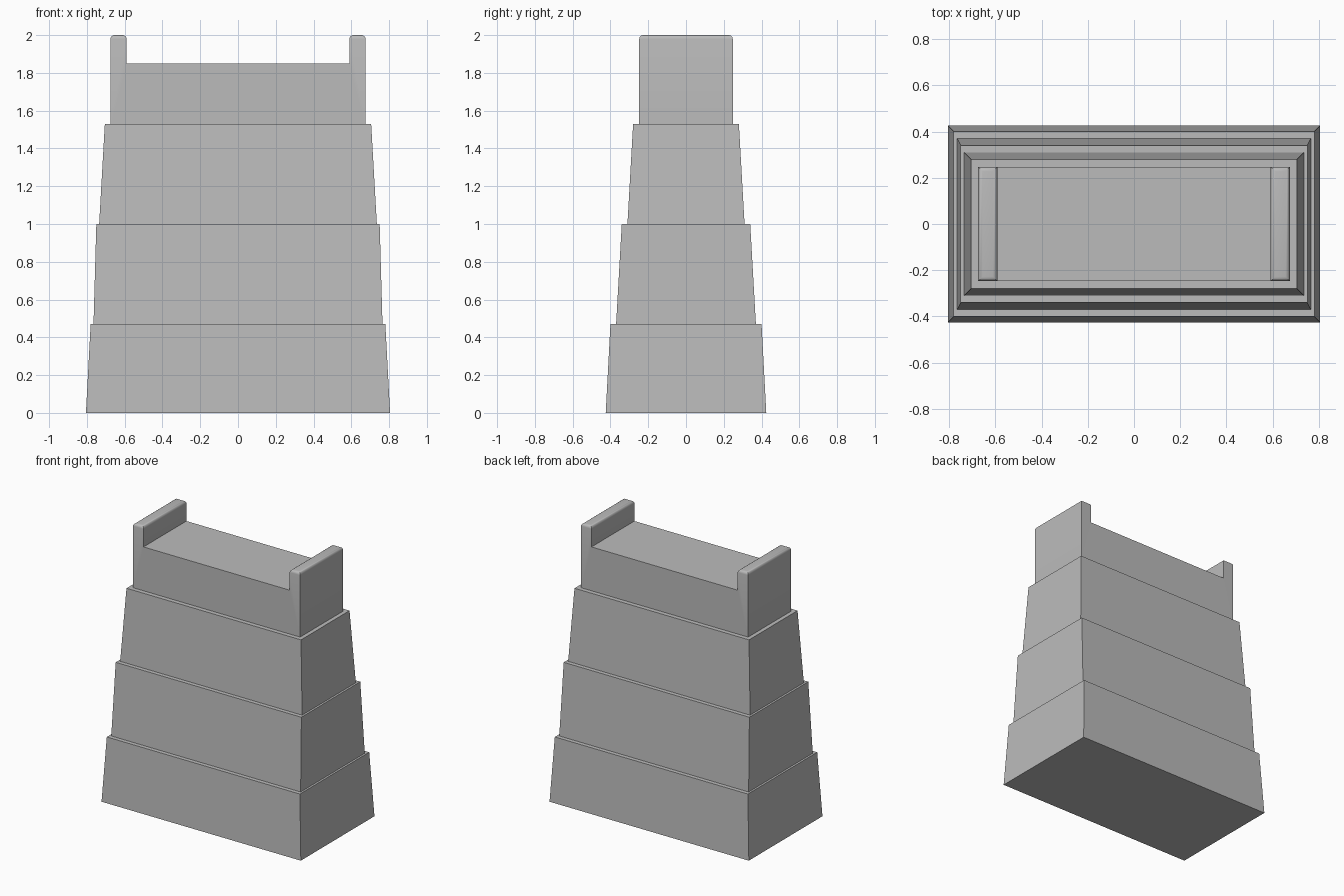
import bpy
import bmesh

cube = bpy.data.objects.get("Cube")
if cube:
    bpy.data.objects.remove(cube, do_unlink=True)

stone = bpy.data.materials.new("plain_grey")
stone.use_nodes = True
grey = (0.5, 0.5, 0.5, 1)
stone.diffuse_color = grey
stone.node_tree.nodes["Principled BSDF"].inputs["Base Color"].default_value = grey


def finish(bm, name):
    bmesh.ops.recalc_face_normals(bm, faces=bm.faces)
    mesh = bpy.data.meshes.new(name)
    bm.to_mesh(mesh)
    bm.free()
    mesh.materials.append(stone)
    obj = bpy.data.objects.new(name, mesh)
    bpy.context.collection.objects.link(obj)
    return obj


# Stepped base: rectangular rings (half width, half depth, height) joined into a shell
rings = [
    (0.805, 0.425, 0), (0.78, 0.40, 0.47),
    (0.765, 0.37, 0.47), (0.75, 0.34, 1.0),
    (0.735, 0.31, 1.0), (0.705, 0.28, 1.53),
]
bm = bmesh.new()
loops = [[bm.verts.new((sx * x, sy * y, z))
          for sx, sy in ((-1, -1), (1, -1), (1, 1), (-1, 1))]
         for x, y, z in rings]
for low, high in zip(loops, loops[1:]):
    for i in range(4):
        j = (i + 1) % 4
        bm.faces.new((low[i], low[j], high[j], high[i]))
bm.faces.new(loops[0])
bm.faces.new(loops[-1])
finish(bm, "stepped_base")

# Top block with raised end rails: mirrored U profile extruded in depth
DEPTH = 0.2475
right_half = [(0.675, 1.53), (0.675, 2.0), (0.59, 2.0), (0.59, 1.85)]
profile = right_half + [(-x, z) for x, z in reversed(right_half)]
bm = bmesh.new()
face = bm.faces.new([bm.verts.new((x, -DEPTH, z)) for x, z in profile])
ext = bmesh.ops.extrude_face_region(bm, geom=[face])
bmesh.ops.translate(bm, vec=(0, 2 * DEPTH, 0),
                    verts=[v for v in ext["geom"] if isinstance(v, bmesh.types.BMVert)])
# Round the upper edges of the rails
rims = [e for e in bm.edges if all(v.co.z > 1.99 for v in e.verts)]
bmesh.ops.bevel(bm, geom=rims, offset=0.02, segments=4, profile=0.5, affect='EDGES')
top = finish(bm, "top_block_with_rails")

bpy.context.view_layer.objects.active = top
top.select_set(True)
bpy.ops.object.shade_smooth_by_angle(angle=0.6)
